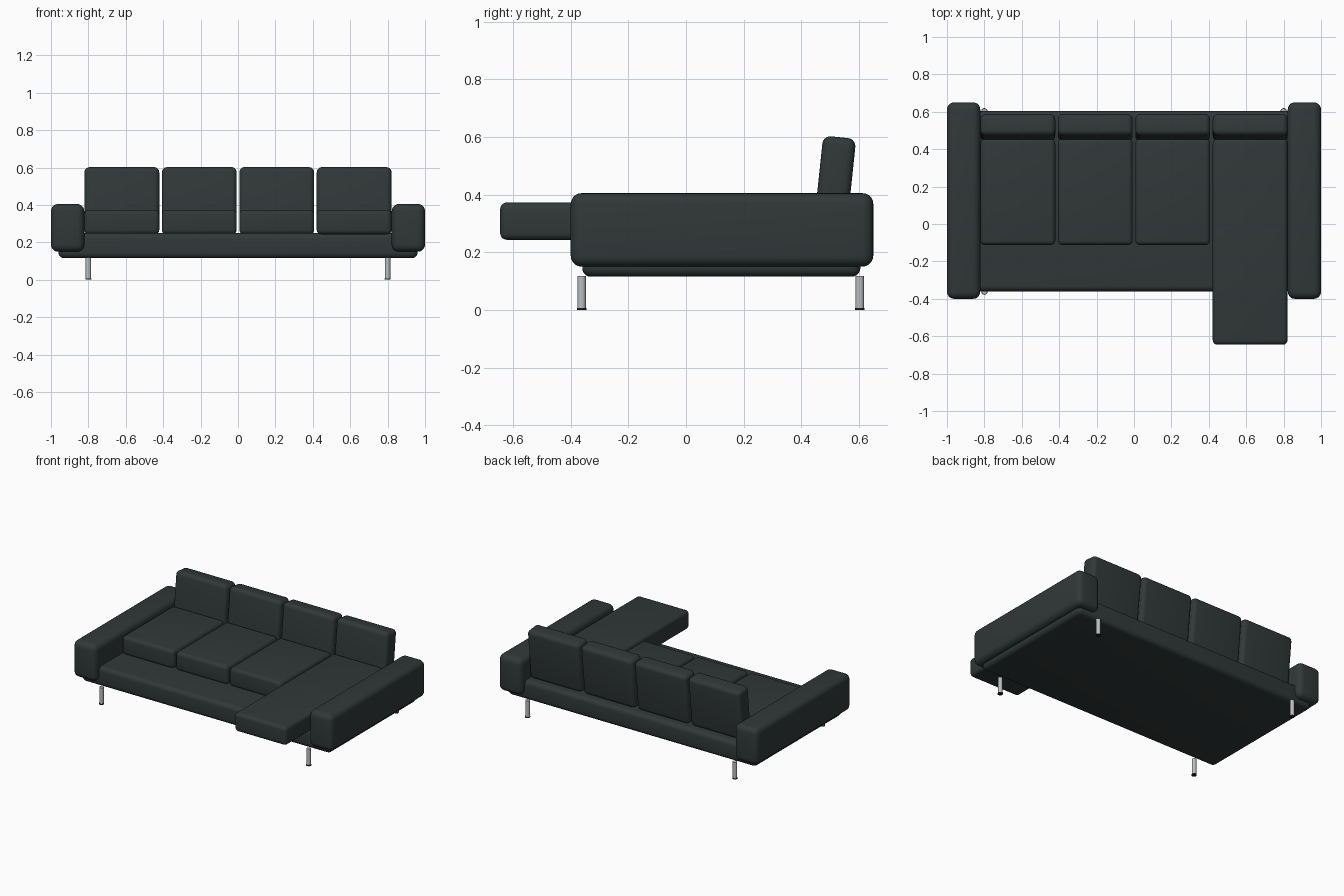
import bpy, math

if "Cube" in bpy.data.objects:
    bpy.data.objects.remove(bpy.data.objects["Cube"])


def material(name, rgb):
    m = bpy.data.materials.new(name)
    m.diffuse_color = (*rgb, 1)
    m.use_nodes = True
    m.node_tree.nodes["Principled BSDF"].inputs["Base Color"].default_value = m.diffuse_color
    return m


LEATHER = material("dark green grey leather", (0.030, 0.040, 0.039))
METAL = material("brushed metal", (0.50, 0.52, 0.54))
RUBBER = material("black rubber", (0.015, 0.015, 0.016))


def smooth(ob):
    bpy.ops.object.select_all(action='DESELECT')
    ob.select_set(True)
    bpy.context.view_layer.objects.active = ob
    bpy.ops.object.shade_smooth_by_angle(angle=math.radians(35))


def soft_box(name, x, y, z, radius, tilt=0.0):
    """Rounded upholstered block between the given (min, max) ranges."""
    mid = [(a + b) / 2 for a, b in (x, y, z)]
    bpy.ops.mesh.primitive_cube_add(size=1, location=mid)
    ob = bpy.context.object
    ob.name = name
    for v in ob.data.vertices:
        v.co.x *= x[1] - x[0]
        v.co.y *= y[1] - y[0]
        v.co.z *= z[1] - z[0]
    ob.rotation_euler.x = tilt
    bev = ob.modifiers.new("round edges", 'BEVEL')
    bev.width = radius
    bev.segments = 5
    ob.data.materials.append(LEATHER)
    bpy.ops.object.modifier_apply(modifier=bev.name)
    smooth(ob)
    return ob


def cylinder(name, x, y, z0, z1, r, mat):
    bpy.ops.mesh.primitive_cylinder_add(vertices=24, radius=r, depth=z1 - z0,
                                        location=(x, y, (z0 + z1) / 2))
    ob = bpy.context.object
    ob.name = name
    ob.data.materials.append(mat)
    smooth(ob)


# Low platform
soft_box("base", (-0.96, 0.96), (-0.36, 0.605), (0.115, 0.25), 0.03)

# Arms, left and right
for side, s in (("left", -1), ("right", 1)):
    x = sorted((s * 0.822, s * 1.0))
    soft_box(side + "_arm", x, (-0.40, 0.65), (0.15, 0.405), 0.038)

# Four seats with leaning back cushions; the right-hand seat is a long chaise
for i in range(4):
    cx = -0.621 + i * 0.414
    x = (cx - 0.2, cx + 0.2)
    chaise = i == 3
    front = -0.645 if chaise else -0.112
    soft_box("chaise_cushion" if chaise else f"seat_cushion_{i + 1}",
             x, (front, 0.455), (0.243, 0.373), 0.024)
    soft_box(f"back_cushion_{i + 1}", x, (0.4575, 0.5725), (0.25, 0.60), 0.028,
             math.radians(-6))

# Metal legs with rubber feet
for sx, side in ((-1, "left"), (1, "right")):
    for y, end in ((-0.362, "front"), (0.603, "back")):
        cylinder(f"{end}_{side}_leg", sx * 0.80, y, 0.007, 0.118, 0.0145, METAL)
        cylinder(f"{end}_{side}_foot", sx * 0.80, y, 0.0, 0.007, 0.0165, RUBBER)
